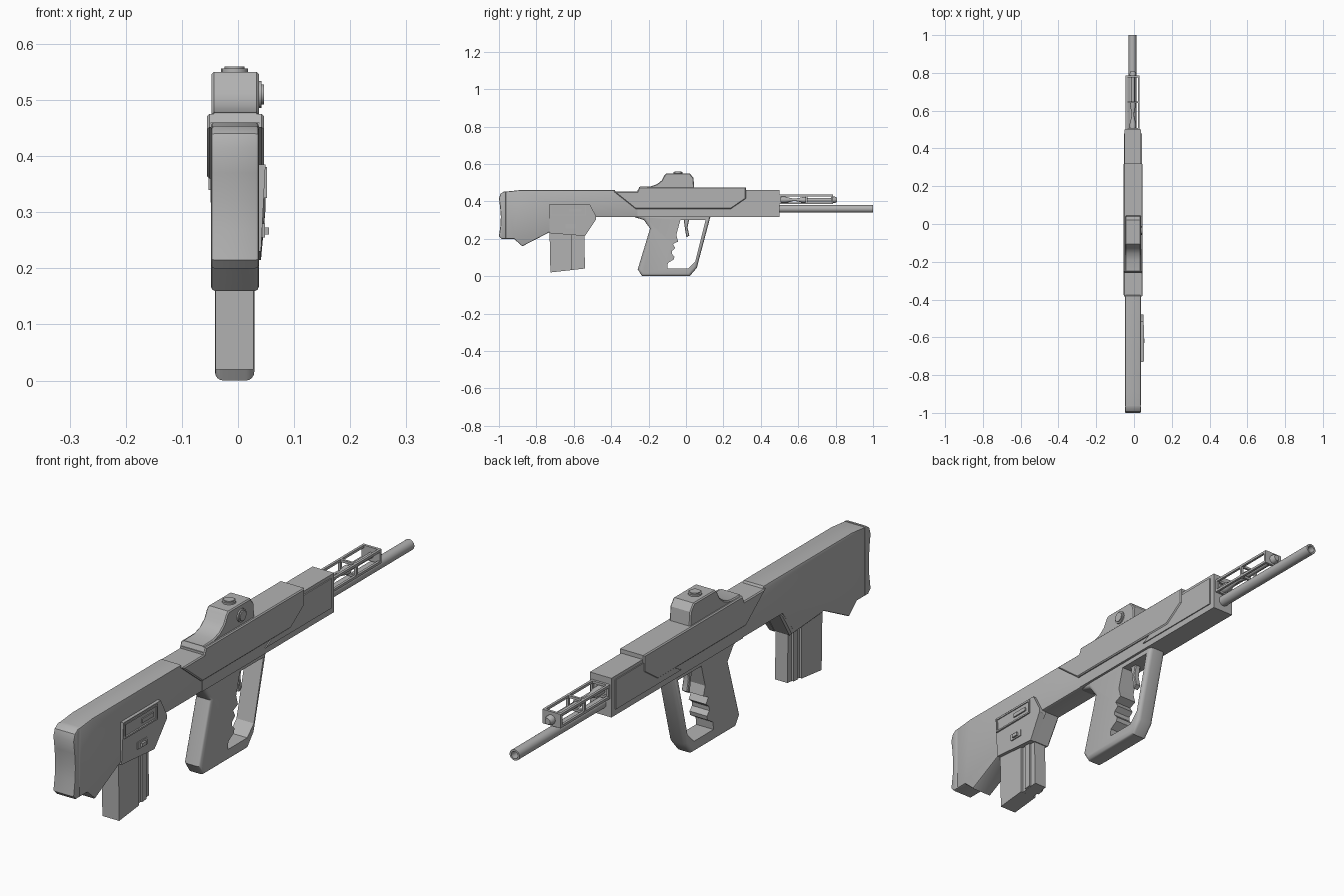
import bpy, bmesh, math
from mathutils import Matrix, Vector

cube = bpy.data.objects.get("Cube")
if cube:
    bpy.data.objects.remove(cube, do_unlink=True)

# Single grey finish
grey = bpy.data.materials.new("plain_grey")
grey.use_nodes = True
colour = (0.45, 0.45, 0.45, 1)
grey.diffuse_color = colour
for node in grey.node_tree.nodes:
    if node.type == "BSDF_PRINCIPLED":
        node.inputs["Base Color"].default_value = colour

parts = []
MID = -0.006  # the centre line sits slightly off zero


def finish(name, bm):
    bmesh.ops.recalc_face_normals(bm, faces=bm.faces[:])
    mesh = bpy.data.meshes.new(name)
    bm.to_mesh(mesh)
    bm.free()
    mesh.materials.append(grey)
    obj = bpy.data.objects.new(name, mesh)
    bpy.context.collection.objects.link(obj)
    parts.append(obj)
    return obj


def prism(name, outline, x0, x1, bevel=0.0, segments=2):
    """Side outline of (y, z) points extruded from x0 to x1, rims rounded."""
    bm = bmesh.new()
    face = bm.faces.new([bm.verts.new((x0, y, z)) for y, z in outline])
    grown = bmesh.ops.extrude_face_region(bm, geom=[face])["geom"]
    moved = [g for g in grown if isinstance(g, bmesh.types.BMVert)]
    bmesh.ops.translate(bm, verts=moved, vec=(x1 - x0, 0, 0))
    bmesh.ops.recalc_face_normals(bm, faces=bm.faces[:])
    if bevel:
        rims = [e for e in bm.edges
                if abs(e.verts[0].co.x - e.verts[1].co.x) < 1e-6]
        bmesh.ops.bevel(bm, geom=rims, offset=bevel, segments=segments,
                        profile=0.5, affect="EDGES")
    return finish(name, bm)


def box(name, x, y, z, bevel=0.0):
    (y0, y1), (z0, z1) = y, z
    return prism(name, [(y0, z0), (y1, z0), (y1, z1), (y0, z1)], *x, bevel)


def lathe(name, profile, origin, axis, sides=24):
    """Revolve (radius, distance) points about an axis through the origin."""
    bm = bmesh.new()
    turn = Vector((0, 0, 1)).rotation_difference(Vector(axis)).to_matrix().to_4x4()
    rings = [[bm.verts.new((r * math.cos(a), r * math.sin(a), d))
              for a in (math.tau * i / sides for i in range(sides))]
             for r, d in profile]
    for low, high in zip(rings, rings[1:]):
        for i in range(sides):
            j = (i + 1) % sides
            bm.faces.new((low[i], low[j], high[j], high[i]))
    bm.faces.new(rings[0])
    bm.faces.new(rings[-1])
    bm.transform(Matrix.Translation(origin) @ turn)
    return finish(name, bm)


# Stock and butt pad
prism("stock", [(-0.965, 0.2), (-0.92, 0.2), (-0.875, 0.16), (-0.73, 0.235),
                (-0.55, 0.235), (-0.49, 0.316), (-0.22, 0.316), (-0.22, 0.45),
                (-0.375, 0.45), (-0.38, 0.46), (-0.89, 0.46), (-0.965, 0.452)],
      -0.048, 0.037, 0.006)
prism("butt_pad", [(-0.963, 0.2), (-0.985, 0.2), (-1, 0.215), (-0.992, 0.27),
                   (-0.99, 0.32), (-0.994, 0.37), (-1, 0.415), (-0.992, 0.44),
                   (-0.975, 0.452), (-0.963, 0.454)], -0.048, 0.037, 0.006)

# Receiver and its wider side covers
box("receiver", (-0.049, 0.038), (-0.26, 0.5), (0.317, 0.46))
prism("receiver_cover", [(-0.385, 0.452), (-0.26, 0.452), (-0.25, 0.475),
                         (0.32, 0.475), (0.32, 0.415), (0.24, 0.36),
                         (-0.27, 0.36)], -0.055, 0.046, 0.004, 1)
for side, x in (("right", (-0.053, -0.045)), ("left", (0.034, 0.042))):
    prism("forward_panel_" + side, [(0.1, 0.34), (0.48, 0.34), (0.48, 0.448),
                                    (0.3, 0.448)], *x)

# Magazine well, raised on the left, with port frame and catch
well = prism("magazine_well", [(-0.73, 0.385), (-0.515, 0.385), (-0.48, 0.32),
                               (-0.48, 0.305), (-0.54, 0.215), (-0.73, 0.23)],
             0.02, 0.049)
for v in well.data.vertices:
    if v.co.x > 0.04 and v.co.z < 0.3:
        v.co.x -= 0.008
prism("magazine_well_core", [(-0.73, 0.3), (-0.48, 0.315), (-0.54, 0.217),
                             (-0.73, 0.23)], -0.046, 0.036, 0.006, 1)
for z in (0.325, 0.375):
    box("port_rail", (0.045, 0.052), (-0.725, -0.535), (z, z + 0.006))
for y in (-0.725, -0.541):
    box("port_post", (0.045, 0.052), (y, y + 0.006), (0.325, 0.381))
box("port_latch", (0.045, 0.052), (-0.625, -0.56), (0.345, 0.36))
box("catch_base", (0.035, 0.048), (-0.645, -0.59), (0.255, 0.28))
box("magazine_catch", (0.04, 0.055), (-0.63, -0.605), (0.26, 0.273))

# Magazine with stepped front
prism("magazine_body", [(-0.73, 0.26), (-0.725, 0.02), (-0.61, 0.033),
                        (-0.61, 0.26)], -0.04, 0.028)
prism("magazine_front", [(-0.62, 0.26), (-0.62, 0.032), (-0.54, 0.041),
                         (-0.545, 0.26)], -0.031, 0.019)
prism("magazine_rib", [(-0.59, 0.26), (-0.59, 0.036), (-0.565, 0.039),
                       (-0.565, 0.26)], -0.038, 0.026)

# Grip and guard in one loop, with a finger-grooved opening
grip = prism("grip_and_guard", [(-0.3, 0.335), (-0.275, 0.316), (-0.225, 0.3),
                                (-0.192, 0.255), (-0.258, 0.037), (-0.235, 0),
                                (0.02, 0), (0.058, 0.045), (0.135, 0.335)],
             -0.041, 0.029, 0.015, 4)
opening = prism("opening_cutter", [(-0.03, 0.3), (0.105, 0.3), (0.05, 0.08),
                                   (0.012, 0.042), (-0.1, 0.042), (-0.097, 0.07),
                                   (-0.065, 0.09), (-0.062, 0.105), (-0.076, 0.12),
                                   (-0.075, 0.135), (-0.057, 0.15), (-0.07, 0.172),
                                   (-0.042, 0.185), (-0.052, 0.22)], -0.1, 0.1)
opening.hide_render = True
cut = grip.modifiers.new("opening", "BOOLEAN")
cut.operation = "DIFFERENCE"
cut.solver = "EXACT"
cut.object = opening
graph = bpy.context.evaluated_depsgraph_get()
grip.data = bpy.data.meshes.new_from_object(grip.evaluated_get(graph))
grip.modifiers.clear()
parts.remove(opening)
bpy.data.objects.remove(opening, do_unlink=True)
prism("trigger", [(-0.015, 0.32), (0.02, 0.32), (0.008, 0.26), (0.018, 0.218),
                  (0.002, 0.207), (-0.005, 0.25)], -0.018, 0.006, 0.003, 1)

# Sight housing with top and side dials
prism("sight_housing", [(-0.25, 0.46), (-0.25, 0.478), (-0.19, 0.48),
                        (-0.155, 0.492), (-0.13, 0.512), (-0.115, 0.54),
                        (-0.105, 0.55), (0.02, 0.55), (0.04, 0.525),
                        (0.045, 0.46)], -0.047, 0.037, 0.004, 1)
dial = [(0.024, -0.01), (0.024, 0.005), (0.018, 0.005), (0.018, 0.009)]
lathe("top_dial", dial, (MID, -0.043, 0.551), (0, 0, 1), 16)
lathe("side_dial", dial, (0.037, -0.035, 0.51), (1, 0, 0), 16)

# Hollow barrel
lathe("barrel", [(0.02, 0), (0.02, 0.52), (0.013, 0.52), (0.013, 0.44)],
      (MID - 0.002, 0.48, 0.36), (0, 1, 0))

# Open cage above the barrel, with the rod inside
left, right, low, high, bar = 0.03, -0.044, 0.385, 0.436, 0.009
for x in (right, left - bar):
    for z in (low, high - bar):
        box("cage_rail", (x, x + bar), (0.49, 0.785), (z, z + bar))
    for y in (0.5, 0.64, 0.776):
        box("cage_post", (x, x + bar), (y, y + bar), (low, high))
for y in (0.5, 0.64, 0.776):
    for z in (low, high - bar):
        box("cage_crossbar", (right, left), (y, y + bar), (z, z + bar))
box("cage_end", (right, left), (0.776, 0.786), (low, high))
lathe("gas_rod", [(0.017, 0), (0.017, 0.04), (0.007, 0.08), (0.007, 0.1),
                  (0.016, 0.14), (0.016, 0.15), (0.01, 0.15), (0.01, 0.29),
                  (0.017, 0.29), (0.017, 0.305), (0.011, 0.317)],
      (MID, 0.49, 0.408), (0, 1, 0), 16)

# Smooth the rounded surfaces, keep the hard edges
for obj in bpy.context.selected_objects:
    obj.select_set(False)
for obj in parts:
    obj.select_set(True)
bpy.context.view_layer.objects.active = parts[0]
bpy.ops.object.shade_smooth_by_angle(angle=math.radians(30))
